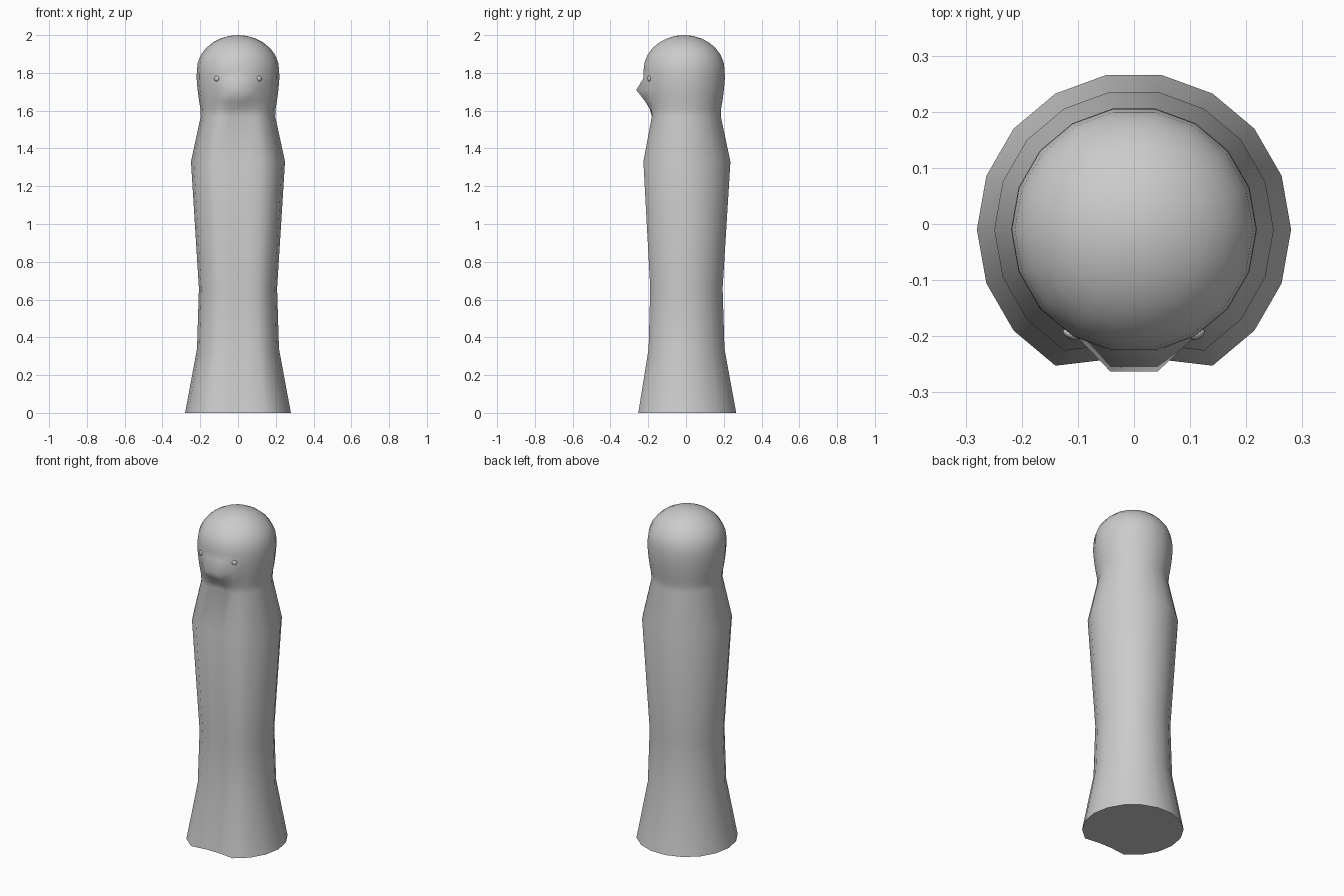
import bpy, bmesh
from math import sin, cos, pi, radians

if "Cube" in bpy.data.objects:
    bpy.data.objects.remove(bpy.data.objects["Cube"])

SIDES, CY = 18, -0.01

# height, radius, front y of the two foremost vertices (None = round)
rings = [
    (0.00, 0.280, -0.241), (0.34, 0.217, -0.192), (0.66, 0.207, -0.184),
    (1.33, 0.249, -0.215), (1.57, 0.197, -0.168), (1.61, 0.199, -0.192),
    (1.65, 0.206, -0.217), (1.71, 0.214, -0.263), (1.77, 0.219, -0.226),
]
# dome of the head
for i in range(7):
    a = radians(13 * i)
    rings.append((1.815 + 0.185 * sin(a), 0.218 * cos(a), None))

# body, head and beak are one turned skin with the front pulled in or out
bm = bmesh.new()
loops = []
for z, r, front in rings:
    loop = []
    for k in range(SIDES):
        a = 2 * pi * k / SIDES
        x, y = r * cos(a), CY + r * sin(a)
        if front is not None and k in (13, 14):
            x, y = (0.042 if x > 0 else -0.042), front
        loop.append(bm.verts.new((x, y, z)))
    loops.append(loop)
for lo, hi in zip(loops, loops[1:]):
    for k in range(SIDES):
        n = (k + 1) % SIDES
        bm.faces.new((lo[k], lo[n], hi[n], hi[k]))
bm.faces.new(loops[0][::-1])
tip = bm.verts.new((0, CY, 2.0))
for k in range(SIDES):
    bm.faces.new((loops[-1][k], loops[-1][(k + 1) % SIDES], tip))
mesh = bpy.data.meshes.new("body")
bm.to_mesh(mesh)
bm.free()
body = bpy.data.objects.new("body", mesh)
bpy.context.collection.objects.link(body)


def smooth(ob):
    bpy.ops.object.select_all(action='DESELECT')
    ob.select_set(True)
    bpy.context.view_layer.objects.active = ob
    bpy.ops.object.shade_smooth_by_angle(angle=radians(60))


smooth(body)

# small bead eyes
for side, name in ((-1, "eye_left"), (1, "eye_right")):
    bpy.ops.mesh.primitive_uv_sphere_add(segments=10, ring_count=6, radius=0.015,
                                         location=(side * 0.113, -0.196, 1.77))
    eye = bpy.context.object
    eye.name = name
    eye.scale = (1, 0.6, 1)
    eye.rotation_euler = (0, 0, side * radians(30))
    smooth(eye)
